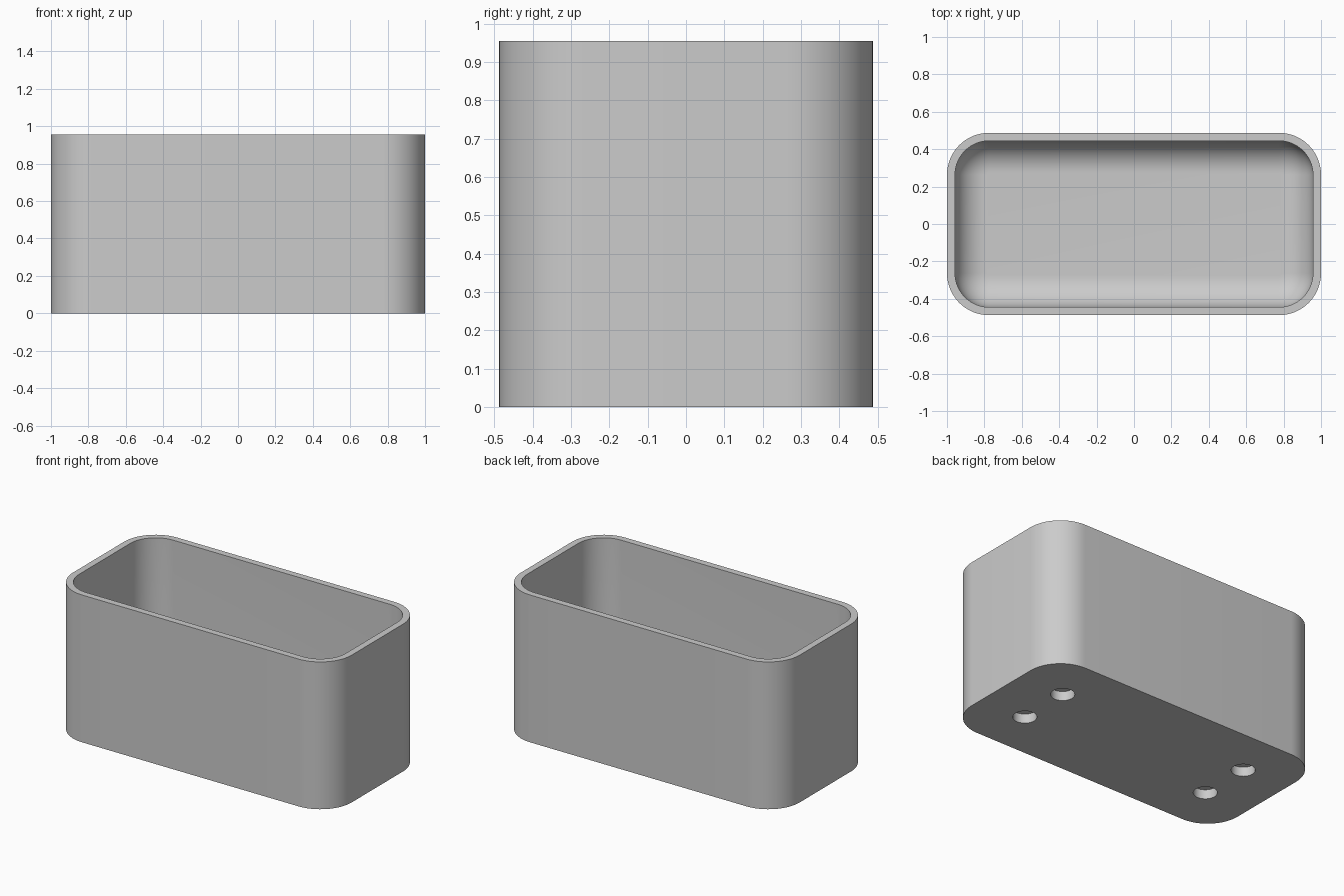
import bpy
import bmesh
from math import cos, sin, pi, radians

if "Cube" in bpy.data.objects:
    bpy.data.objects.remove(bpy.data.objects["Cube"])

HALF_X, HALF_Y, HEIGHT = 1.0, 0.4875, 0.955
CORNER, WALL, FLOOR, FILLET = 0.225, 0.043, 0.09, 0.17
HOLE_X, HOLE_Y, HOLE_RADIUS, HOLE_DEPTH = 0.68, 0.17, 0.07, 0.06
STEPS = 16

bm = bmesh.new()


def rounded_ring(inset, z):
    """Rounded rectangle of vertices, offset inwards from the outer wall."""
    radius = CORNER - inset
    verts = []
    for i, (sx, sy) in enumerate([(1, 1), (-1, 1), (-1, -1), (1, -1)]):
        for k in range(STEPS + 1):
            a = (i + k / STEPS) * pi / 2
            verts.append(bm.verts.new((sx * (HALF_X - CORNER) + radius * cos(a),
                                       sy * (HALF_Y - CORNER) + radius * sin(a), z)))
    return verts


def circle_ring(x, y, z):
    count = STEPS * 2
    return [bm.verts.new((x + HOLE_RADIUS * cos(2 * pi * k / count),
                          y + HOLE_RADIUS * sin(2 * pi * k / count), z))
            for k in range(count)]


def bridge(a, b):
    for k in range(len(a)):
        n = (k + 1) % len(a)
        bm.faces.new((a[k], a[n], b[n], b[k]))


def loop_edges(ring):
    return [bm.edges.get((ring[k - 1], ring[k])) for k in range(len(ring))]


# Outer wall, rim, inner wall and the rounded transition to the floor
rings = [rounded_ring(0, 0), rounded_ring(0, HEIGHT), rounded_ring(WALL, HEIGHT)]
for k in range(STEPS + 1):
    t = k / STEPS * pi / 2
    rings.append(rounded_ring(WALL + FILLET * (1 - cos(t)),
                              FLOOR + FILLET * (1 - sin(t))))
for a, b in zip(rings, rings[1:]):
    bridge(a, b)
bm.faces.new(rings[-1])

# Four blind round holes in the underside
underside = loop_edges(rings[0])
for sx in (-1, 1):
    for sy in (-1, 1):
        mouth = circle_ring(sx * HOLE_X, sy * HOLE_Y, 0)
        end = circle_ring(sx * HOLE_X, sy * HOLE_Y, HOLE_DEPTH)
        bridge(mouth, end)
        bm.faces.new(end)
        underside += loop_edges(mouth)
bmesh.ops.triangle_fill(bm, edges=underside, use_beauty=True, normal=(0, 0, -1))
bmesh.ops.recalc_face_normals(bm, faces=bm.faces)

mesh = bpy.data.meshes.new("open_box")
bm.to_mesh(mesh)
bm.free()
box = bpy.data.objects.new("open_box", mesh)
bpy.context.collection.objects.link(box)

# Single grey material
grey = bpy.data.materials.new("plain_grey")
grey.use_nodes = True
colour = (0.6, 0.6, 0.6, 1)
grey.diffuse_color = colour
grey.node_tree.nodes["Principled BSDF"].inputs["Base Color"].default_value = colour
mesh.materials.append(grey)

bpy.ops.object.select_all(action="DESELECT")
box.select_set(True)
bpy.context.view_layer.objects.active = box
bpy.ops.object.shade_smooth_by_angle(angle=radians(30))
